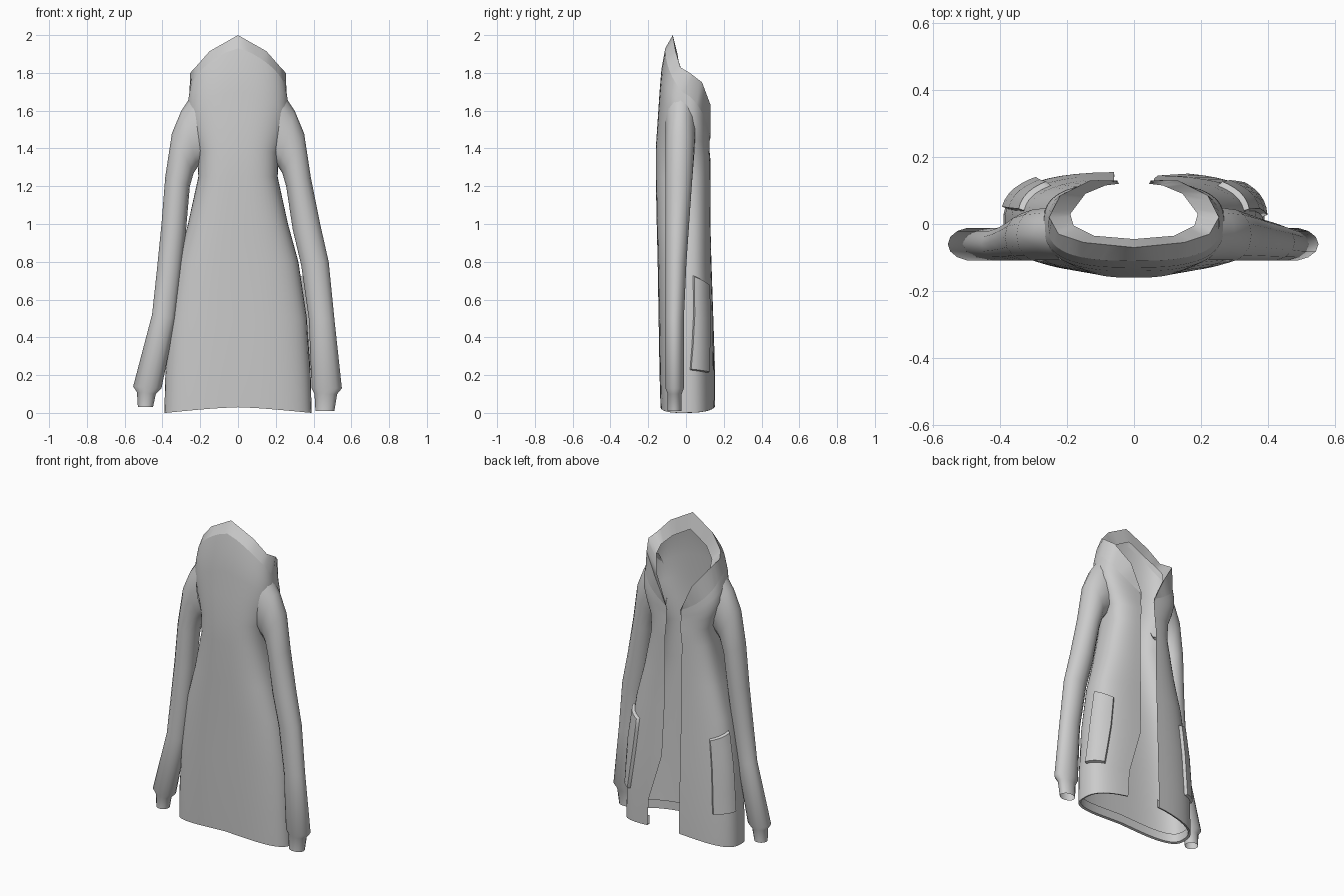
import bpy
import bmesh
import math

cube = bpy.data.objects.get("Cube")
if cube:
    bpy.data.objects.remove(cube, do_unlink=True)

cloth = bpy.data.materials.new("light grey cloth")
cloth.use_nodes = True
GREY = (0.6, 0.6, 0.6, 1)
cloth.diffuse_color = GREY
cloth.node_tree.nodes["Principled BSDF"].inputs["Base Color"].default_value = GREY


def lerp(a, b, t):
    return a + (b - a) * t


def loft(name, rows, closed=False, flip=False):
    """Skin a list of equally long point rows into one smooth sheet."""
    bm = bmesh.new()
    grid = [[bm.verts.new(p) for p in row] for row in rows]
    for low, high in zip(grid, grid[1:]):
        count = len(low)
        for i in range(count if closed else count - 1):
            j = (i + 1) % count
            face = [low[i], low[j], high[j], high[i]]
            bm.faces.new(face[::-1] if flip else face)
    mesh = bpy.data.meshes.new(name)
    bm.to_mesh(mesh)
    bm.free()
    mesh.materials.append(cloth)
    obj = bpy.data.objects.new(name, mesh)
    bpy.context.collection.objects.link(obj)
    bpy.ops.object.select_all(action="DESELECT")
    obj.select_set(True)
    bpy.context.view_layer.objects.active = obj
    bpy.ops.object.shade_smooth_by_angle(angle=math.radians(50))
    return obj


# Coat body rows: closed-side height, open-side height, half width,
# closed-side y, open-side y, left and right opening edges
BODY = [
    (0.03, 0.04, 0.39, -0.135, 0.155, 0.17, 0.06),
    (0.2, 0.2, 0.385, -0.14, 0.155, 0.16, 0.06),
    (0.5, 0.5, 0.365, -0.145, 0.145, 0.07, 0.06),
    (0.8, 0.8, 0.32, -0.15, 0.135, 0.06, 0.06),
    (1, 1, 0.265, -0.155, 0.13, 0.06, 0.06),
    (1.25, 1.25, 0.21, -0.16, 0.13, 0.06, 0.06),
    (1.4, 1.34, 0.215, -0.16, 0.13, 0.05, 0.05),
    (1.55, 1.39, 0.25, -0.15, 0.125, 0.05, 0.05),
    (1.7, 1.42, 0.27, -0.14, 0.125, 0.05, 0.05),
    (1.82, 1.44, 0.268, -0.13, 0.125, 0.05, 0.05),
    (1.93, 1.46, 0.257, -0.11, 0.125, 0.05, 0.05),
]
POWER = 2.8


def body_point(row, t, puff=0.0):
    """Point on a body row; t runs from -1 (right edge) to 1 (left edge)."""
    z_back, z_open, width, y_back, y_open, gap_left, gap_right = row
    gap = gap_left if t > 0 else gap_right
    angle = abs(t) * (math.pi - math.asin((gap / width) ** (POWER / 2)))
    s, c = math.sin(angle), math.cos(angle)
    depth = y_back - puff if c > 0 else y_open + puff
    x = math.copysign((width + puff) * s ** (2 / POWER), t)
    y = depth * abs(c) ** (2 / POWER)
    z = lerp(z_back, z_open, abs(t))
    if z < 0.1:
        z -= 0.035 * s
    return x, y, z


def body_row(z):
    """Row of the lower coat interpolated at a height."""
    for low, high in zip(BODY, BODY[1:]):
        if low[0] <= z <= high[0]:
            f = (z - low[0]) / (high[0] - low[0])
            return tuple(lerp(a, b, f) for a, b in zip(low, high))


STEPS = 24
params = [i / STEPS for i in range(-STEPS, STEPS + 1)]
loft("coat_body", [[body_point(r, t) for t in params] for r in BODY])

# Turned-in hem just inside the lower edge
hem = []
for puff, lift in ((0, 0), (-0.014, 0.005), (-0.014, 0.06)):
    ring = [body_point(BODY[0], t, puff) for t in params]
    hem.append([(x, y, z + lift) for x, y, z in ring])
loft("hem_fold", hem, flip=True)

# Hood collar: crest and inner edge, from the middle to one tip
CREST = [(0, -0.07, 2), (0.15, -0.055, 1.915), (0.225, -0.03, 1.83),
         (0.253, 0.02, 1.8), (0.22, 0.085, 1.75), (0.13, 0.13, 1.63), (0.05, 0.13, 1.46)]
INNER = [(0, -0.045, 1.9), (0.12, -0.035, 1.83), (0.18, -0.005, 1.77),
         (0.19, 0.03, 1.72), (0.145, 0.09, 1.63), (0.085, 0.115, 1.53), (0.045, 0.12, 1.42)]


def along(half, t):
    """Point on a mirrored collar line for the same t as the body."""
    s = abs(t) * (len(half) - 1)
    i = min(int(s), len(half) - 2)
    x, y, z = (lerp(a, b, s - i) for a, b in zip(half[i], half[i + 1]))
    return math.copysign(x, t), y, z


collar = [[body_point(BODY[-1], t) for t in params]]
collar += [[along(line, t) for t in params] for line in (CREST, INNER)]
loft("hood_collar", collar)

# Sleeve rows: outer x and z, inner x and z, along the sleeve to the cuff
SHOULDER = [(0.24, 1.69, 0.19, 1.32), (0.3, 1.6, 0.215, 1.3),
            (0.35, 1.48, 0.235, 1.27), (0.385, 1.25, 0.255, 1.2)]
LEFT = [(0.435, 1, 0.29, 0.97), (0.48, 0.8, 0.335, 0.78), (0.51, 0.5, 0.375, 0.5),
        (0.55, 0.13, 0.39, 0.13), (0.525, 0.1, 0.405, 0.1), (0.51, 0.01, 0.41, 0.01)]
RIGHT = [(0.405, 1, 0.275, 0.97), (0.43, 0.75, 0.3, 0.75), (0.455, 0.52, 0.33, 0.5),
         (0.555, 0.14, 0.405, 0.13), (0.535, 0.11, 0.435, 0.1), (0.53, 0.03, 0.45, 0.03)]
SIDES = 14


def sleeve_ring(row, side):
    xo, zo, xi, zi = row
    z_mid = (zo + zi) / 2
    rise = max(0, z_mid - 0.6)
    y_mid = -0.06 + 0.035 * rise
    y_half = 0.05 + 0.035 * rise
    if z_mid < 0.12:
        y_half = 0.038
    ring = []
    for k in range(SIDES):
        a = math.tau * k / SIDES
        f = (1 + math.cos(a)) / 2
        ring.append((side * lerp(xi, xo, f), y_mid + y_half * math.sin(a), lerp(zi, zo, f)))
    return ring


for name, side, lower in (("left_sleeve", 1, LEFT), ("right_sleeve", -1, RIGHT)):
    loft(name, [sleeve_ring(r, side) for r in SHOULDER + lower], closed=True, flip=side > 0)

# Patch pockets wrapped over the open-side corners
spans = [0.57, 0.575, 0.61, 0.65, 0.69, 0.73, 0.77, 0.795, 0.8]
heights = [0.22, 0.225, 0.35, 0.5, 0.62, 0.7, 0.705]
for name, side in (("left_pocket", 1), ("right_pocket", -1)):
    rows = []
    for i, h in enumerate(heights):
        row = []
        for j, t in enumerate(spans):
            edge = i in (0, len(heights) - 1) or j in (0, len(spans) - 1)
            slant = 0.2 * (0.68 - t) * (h / 0.7)
            row.append(body_point(body_row(h + slant), side * t, 0.0 if edge else 0.016))
        rows.append(row)
    loft(name, rows, flip=side < 0)
